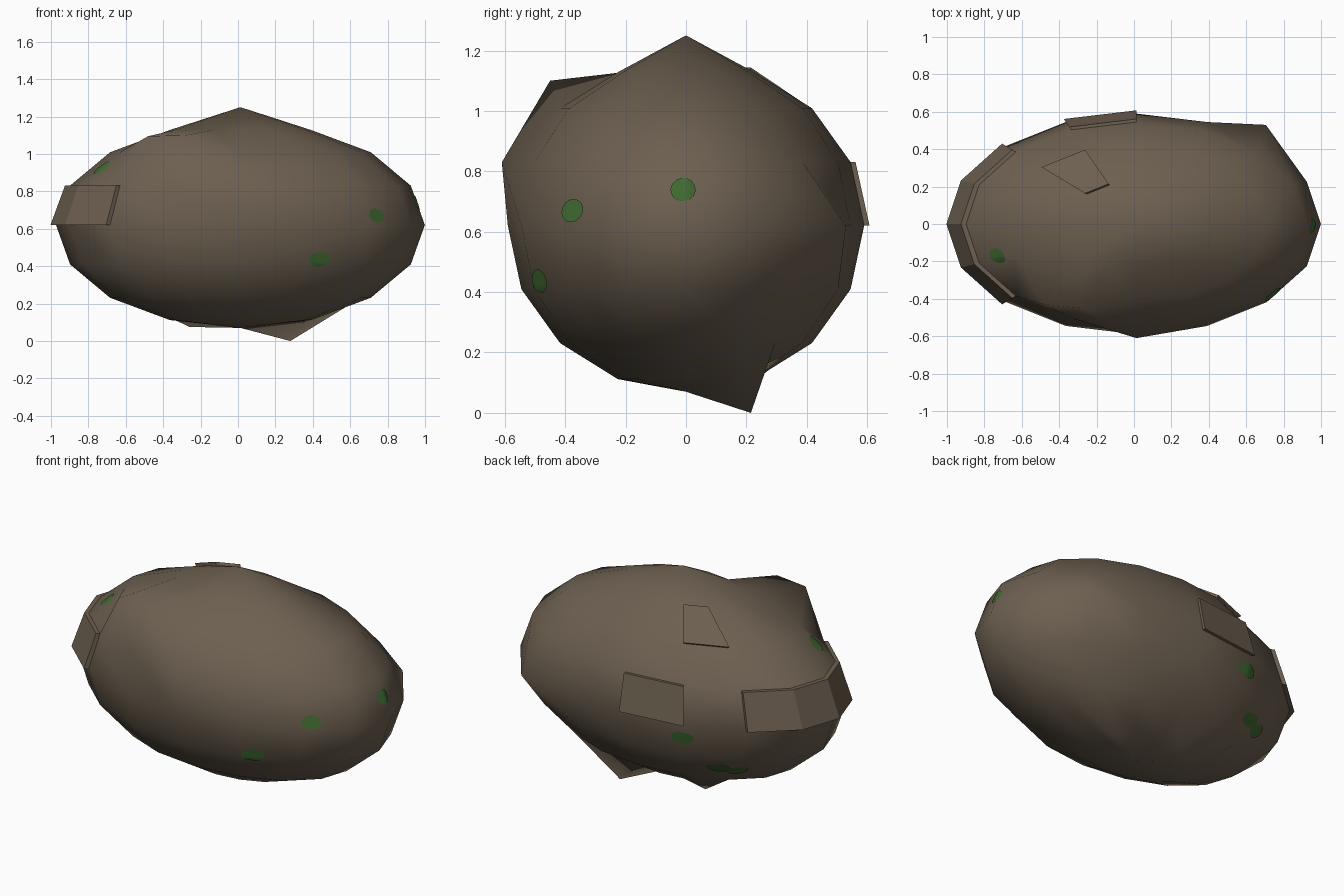
import bpy, bmesh, math
from mathutils import Vector
from mathutils.bvhtree import BVHTree

if "Cube" in bpy.data.objects:
    bpy.data.objects.remove(bpy.data.objects["Cube"])

CENTRE = Vector((0.013, 0.0, 0.62))
RADII = Vector((0.986, 0.59, 0.55))


def material(name, rgb):
    m = bpy.data.materials.new(name)
    m.diffuse_color = (*rgb, 1)
    m.use_nodes = True
    m.node_tree.nodes["Principled BSDF"].inputs["Base Color"].default_value = m.diffuse_color
    return m


def unit(lon, lat):
    a, b = math.radians(lon), math.radians(lat)
    return Vector((math.cos(a) * math.cos(b), math.sin(a) * math.cos(b), math.sin(b)))


def to_world(p):
    return Vector(p[i] * RADII[i] + CENTRE[i] for i in range(3))


def to_unit(p):
    return Vector((p[i] - CENTRE[i]) / RADII[i] for i in range(3))


def make_object(name, bm, mat):
    me = bpy.data.meshes.new(name)
    bm.to_mesh(me)
    me.materials.append(mat)
    ob = bpy.data.objects.new(name, me)
    bpy.context.collection.objects.link(ob)
    return ob


stone = material("brown stone", (0.15, 0.115, 0.08))
moss = material("green moss", (0.05, 0.14, 0.03))

# Boulder: a low-poly ball stretched into an ellipsoid
bm = bmesh.new()
bmesh.ops.create_uvsphere(bm, u_segments=16, v_segments=8, radius=1)
for f in bm.faces:
    f.smooth = True


def nearest(items, p, key):
    return min(items, key=lambda it: (key(it) - p).length)


# corners to pull: (longitude, latitude) -> final position
pulls = [
    (0, 90, (0.013, 0, 1.25)),
    (225, 45, (-0.48, -0.43, 1.095)),
    (247.5, 45, (-0.28, -0.45, 1.10)),
    (270, 22.5, (0.013, -0.61, 0.83)),
    (45, 0, (0.705, 0.53, 0.62)),
    (45, -67.5, (0.28, 0.215, 0.0)),
    (135, -67.5, (-0.26, 0.19, 0.075)),
]
pulled = [(nearest(bm.verts, unit(lo, la), lambda v: v.co), pos) for lo, la, pos in pulls]

# Raised plates: faces pushed outwards
for lons, lat, rise in [((146, 169, 191, 214), 11, 0), ((101,), 11, 0), ((124,), 56, 1)]:
    faces = [nearest(bm.faces, unit(lo, lat), lambda f: f.calc_center_median()) for lo in lons]
    ext = bmesh.ops.extrude_face_region(bm, geom=faces)["geom"]
    left = [f for f in faces if f.is_valid]
    if left:
        bmesh.ops.delete(bm, geom=left, context='FACES_ONLY')
    for v in [g for g in ext if isinstance(g, bmesh.types.BMVert)]:
        k = 1.03
        v.co = Vector((v.co.x * k, v.co.y * k, v.co.z * (k if rise else 1)))
        for f in v.link_faces:
            f.smooth = False

for v in bm.verts:
    v.co = to_world(v.co)
for v, pos in pulled:
    v.co = pos
bmesh.ops.recalc_face_normals(bm, faces=bm.faces)
for e in bm.edges:
    if len(e.link_faces) == 2 and e.calc_face_angle() > math.radians(55):
        e.smooth = False
tree = BVHTree.FromBMesh(bm)
make_object("boulder", bm, stone)
bm.free()


# Moss spots: thin discs laid on the stone
def moss_spot(i, pos, r=0.073):
    n = to_unit(pos).normalized()
    s = n.orthogonal().normalized()
    t = n.cross(s)
    bm = bmesh.new()

    def put(p):
        d = (to_world(p.normalized()) - CENTRE).normalized()
        hit, normal, _, _ = tree.ray_cast(CENTRE + d * 3, -d)
        return bm.verts.new(hit + d * 0.005)

    N = 14
    mid = put(n)
    rings = []
    for q in (0.33, 0.67, 1):
        rings.append([put(n + r * q * (s * math.cos(math.tau * k / N) + t * math.sin(math.tau * k / N)))
                      for k in range(N)])
    for k in range(N):
        j = (k + 1) % N
        bm.faces.new((mid, rings[0][k], rings[0][j]))
        for a, b in zip(rings, rings[1:]):
            bm.faces.new((a[k], b[k], b[j], a[j]))
    for f in bm.faces:
        f.smooth = True
    make_object("moss_spot_%d" % i, bm, moss)
    bm.free()


spots = [(0.44, -0.49, 0.435), (0.74, -0.375, 0.67), (0.96, -0.01, 0.74), (-0.73, -0.17, 0.925),
         (-0.35, 0.53, 0.53), (-0.50, 0.40, 0.33), (-0.60, 0.35, 0.31)]
for i, p in enumerate(spots):
    moss_spot(i + 1, p)
